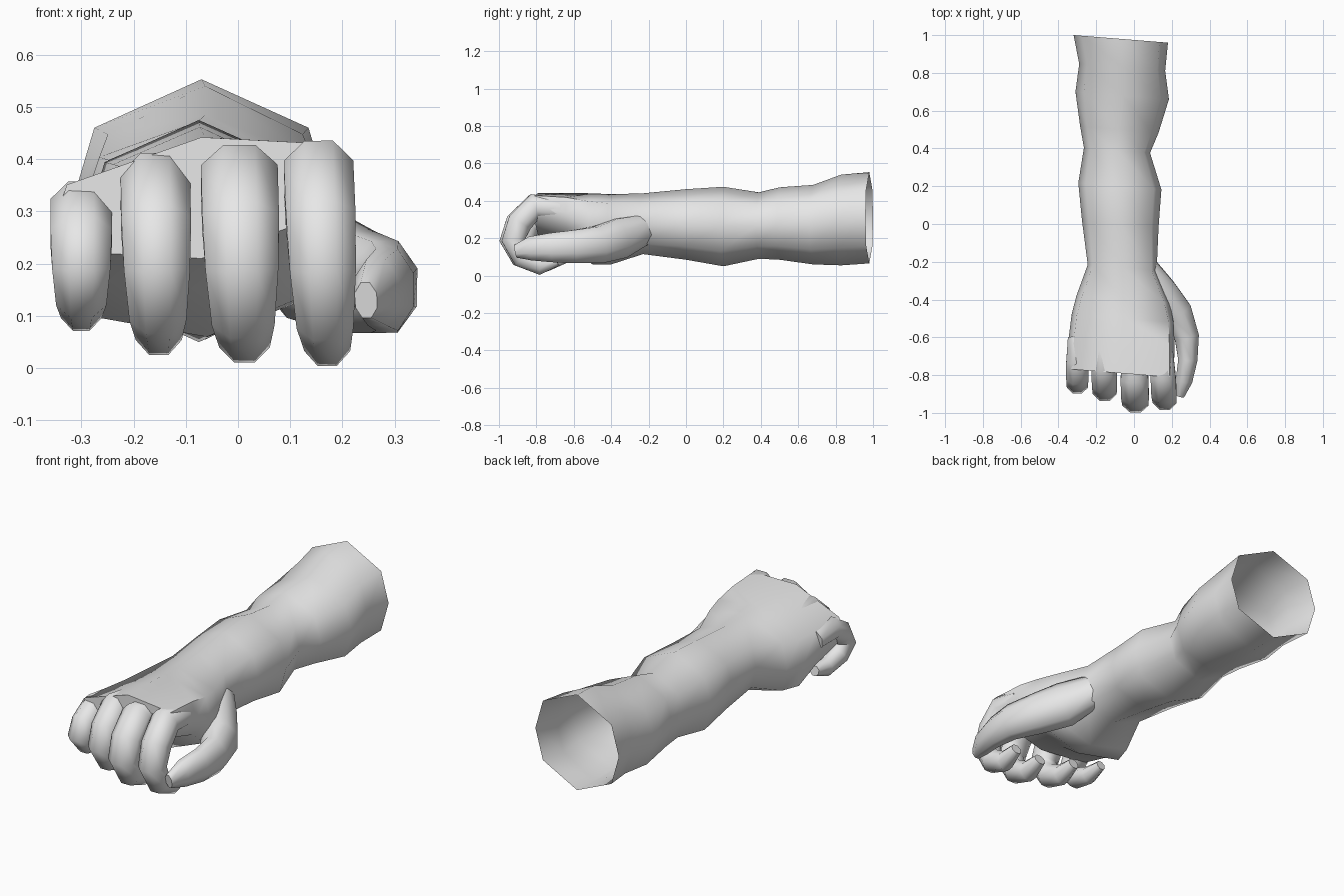
import bpy, bmesh, math
from mathutils import Vector

cube = bpy.data.objects.get("Cube")
if cube:
    bpy.data.objects.remove(cube, do_unlink=True)

skin = bpy.data.materials.new("plain grey")
skin.use_nodes = True
grey = (0.8, 0.8, 0.8, 1)
skin.diffuse_color = grey
skin.node_tree.nodes["Principled BSDF"].inputs["Base Color"].default_value = grey


def loft(name, rings, cap_start, cap_end):
    """Bridge equal-sized rings of points into one smooth surface."""
    bm = bmesh.new()
    loops = [[bm.verts.new(p) for p in ring] for ring in rings]
    n = len(loops[0])
    for a, b in zip(loops, loops[1:]):
        for i in range(n):
            j = (i + 1) % n
            bm.faces.new((a[i], a[j], b[j], b[i]))
    if cap_start:
        bm.faces.new(loops[0])
    if cap_end:
        bm.faces.new(loops[-1])
    bmesh.ops.recalc_face_normals(bm, faces=bm.faces)
    mesh = bpy.data.meshes.new(name)
    bm.to_mesh(mesh)
    bm.free()
    mesh.materials.append(skin)
    obj = bpy.data.objects.new(name, mesh)
    bpy.context.collection.objects.link(obj)
    bpy.ops.object.select_all(action='DESELECT')
    obj.select_set(True)
    bpy.context.view_layer.objects.active = obj
    bpy.ops.object.shade_smooth_by_angle(angle=math.radians(65))
    return obj


def section(y, x0, x1, z0, z1, kx=0.82, kz=0.62, tilt=0.0):
    """Eight-sided cross-section filling a box, with adjustable corners."""
    cx, cz, rx, rz = (x0 + x1) / 2, (z0 + z1) / 2, (x1 - x0) / 2, (z1 - z0) / 2
    unit = [(0, 1), (kx, kz), (1, 0), (kx, -kz),
            (0, -1), (-kx, -kz), (-1, 0), (-kx, kz)]
    return [Vector((cx + u * rx, y - 0.08 * u * rx, cz + v * rz + tilt * u * rx))
            for u, v in unit]


def tube(name, path, radii, ref, sides=8):
    """Tapered tube along a path; radii are (across, along ref)."""
    pts = [Vector(p) for p in path]
    rings = []
    for i, p in enumerate(pts):
        t = (pts[min(i + 1, len(pts) - 1)] - pts[max(i - 1, 0)]).normalized()
        u = t.cross(ref).normalized()
        v = u.cross(t)
        ru, rv = radii[i]
        ring = []
        for k in range(sides):
            a = math.tau * (k + 0.5) / sides
            ring.append(p + u * (ru * 1.06 * math.cos(a)) + v * (rv * 1.06 * math.sin(a)))
        rings.append(ring)
    return loft(name, rings, True, True)


# Forearm, wrist and back of the hand, open at the elbow end
loft("forearm_and_palm", [
    section(0.98, -0.32, 0.18, 0.065, 0.553),
    section(0.83, -0.29, 0.165, 0.055, 0.54),
    section(0.68, -0.31, 0.185, 0.06, 0.485),
    section(0.50, -0.285, 0.13, 0.085, 0.472),
    section(0.39, -0.265, 0.085, 0.09, 0.445),
    section(0.20, -0.295, 0.145, 0.05, 0.475),
    section(0.00, -0.275, 0.13, 0.085, 0.462),
    section(-0.23, -0.245, 0.12, 0.115, 0.44, 0.85, 0.65),
    section(-0.40, -0.305, 0.19, 0.06, 0.435, 0.88, 0.65, 0.08),
    section(-0.50, -0.33, 0.21, 0.06, 0.44, 0.9, 0.62, 0.12),
    section(-0.62, -0.345, 0.215, 0.15, 0.442, 0.9, 0.58, 0.15),
    section(-0.79, -0.35, 0.21, 0.21, 0.442, 0.92, 0.55, 0.15),
], False, True)

# Four curled fingers share one side profile: y, z, thickness, width factor
curl = [(-0.69, 0.345, 0.06, 0.85), (-0.82, 0.362, 0.07, 1.0),
        (-0.90, 0.28, 0.068, 1.0), (-0.935, 0.19, 0.064, 0.95),
        (-0.885, 0.10, 0.058, 0.82), (-0.79, 0.06, 0.05, 0.66),
        (-0.70, 0.085, 0.028, 0.4)]
# name, x, half width, y shift, height scale, sideways lean
fingers = [("little_finger", -0.30, 0.06, 0.09, 0.62, 0.0),
           ("ring_finger", -0.16, 0.068, 0.06, 0.9, 0.01),
           ("middle_finger", 0.0, 0.075, 0.0, 1.0, 0.015),
           ("index_finger", 0.15, 0.068, 0.012, 1.05, 0.025)]
for name, x, w, dy, s, lean in fingers:
    path = [(x + lean * i / 6, y + dy, 0.2 + (z - 0.2) * s)
            for i, (y, z, r, k) in enumerate(curl)]
    thick = 0.85 if s < 0.7 else 1.0
    tube(name, path, [(r * thick, w * k) for y, z, r, k in curl], Vector((1, 0, 0)))

# Thumb sweeping out from the wrist and forward beside the index finger
tube("thumb",
     [(0.06, -0.22, 0.25), (0.14, -0.36, 0.20), (0.225, -0.47, 0.165),
      (0.28, -0.60, 0.155), (0.285, -0.72, 0.15), (0.265, -0.83, 0.145),
      (0.245, -0.91, 0.13)],
     [(0.06, 0.08), (0.09, 0.11), (0.085, 0.10), (0.066, 0.09),
      (0.052, 0.08), (0.045, 0.065), (0.022, 0.035)],
     Vector((0, 0, 1)))
